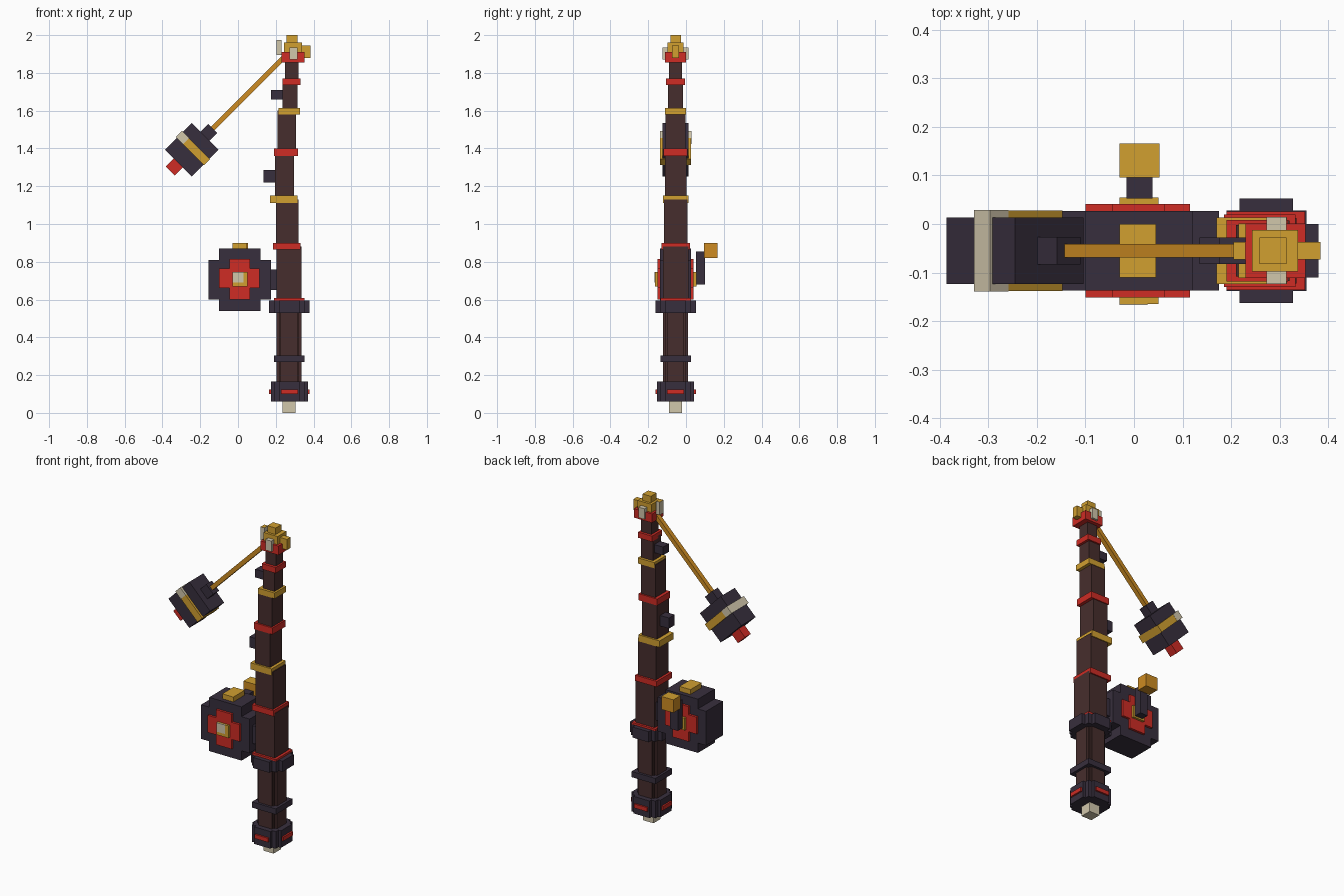
import bpy, math
from mathutils import Matrix, Vector

cube = bpy.data.objects.get("Cube")
if cube:
    bpy.data.objects.remove(cube, do_unlink=True)


def material(name, r, g, b):
    m = bpy.data.materials.new(name)
    m.use_nodes = True
    m.diffuse_color = (r, g, b, 1)
    m.node_tree.nodes["Principled BSDF"].inputs["Base Color"].default_value = (r, g, b, 1)
    return m


DARK = material("dark plum", .039, .028, .047)
BROWN = material("brown wood", .062, .027, .026)
RED = material("red", .62, .025, .018)
GOLD = material("gold", .64, .35, .03)
AMBER = material("amber", .61, .26, .016)
CREAM = material("cream", .64, .57, .41)
YC = -.055  # depth of the rod's centre line


def box(name, mat, x, y, z, matrix=None, top=None):
    """Box between (min, max) pairs; top optionally recolours the upper face."""
    lo, hi = Vector((x[0], y[0], z[0])), Vector((x[1], y[1], z[1]))
    bpy.ops.mesh.primitive_cube_add(size=1)
    ob = bpy.context.object
    ob.name = name
    size = hi - lo
    place = Matrix.Translation((lo + hi) / 2) @ Matrix.Diagonal((*size, 1))
    ob.data.transform(matrix @ place if matrix else place)
    ob.data.materials.append(mat)
    if top:
        ob.data.materials.append(top)
        for p in ob.data.polygons:
            p.material_index = int(p.normal.z > .9)
    return ob


def depth(w):
    return (YC - w / 2, YC + w / 2)


def cross(name, mat, xc, outer, inner, z):
    """Plus-shaped collar made of two crossing boxes."""
    box(name + "_wide", mat, (xc - outer / 2, xc + outer / 2), depth(inner), z)
    box(name + "_deep", mat, (xc - inner / 2, xc + inner / 2), depth(outer), z)


# Handle
box("butt_tip", CREAM, (.235, .305), depth(.07), (0, .06))
cross("pommel", DARK, .272, .195, .11, (.06, .165))
cross("pommel_inlay", RED, .272, .215, .09, (.1, .125))
box("pommel_core", DARK, (.19, .352), depth(.162), (.06, .165))
cross("grip", BROWN, .27, .132, .09, (.165, .535))
box("grip_core", BROWN, (.217, .323), depth(.112), (.165, .535))
cross("reel_collar", DARK, .272, .215, .11, (.53, .595))
box("reel_collar_core", DARK, (.19, .355), depth(.165), (.53, .595))

# Tapering shaft: left, right, depth, bottom, top
for i, (a, b, d, lo, hi) in enumerate([
        (.205, .335, .134, .59, .88), (.2, .32, .125, .88, 1.13),
        (.195, .297, .114, 1.13, 1.38), (.21, .307, .106, 1.38, 1.6),
        (.235, .315, .08, 1.6, 1.75), (.25, .32, .068, 1.75, 1.87)]):
    box(f"shaft_{i + 1}", BROWN, (a, b), depth(d), (lo, hi))

# Binding rings: colour, left, right, depth, bottom, top
for i, (m, a, b, d, lo, hi) in enumerate([
        (DARK, .19, .352, .162, .27, .305), (RED, .19, .352, .162, .595, .607),
        (RED, .185, .332, .15, .865, .9), (GOLD, .17, .315, .136, 1.11, 1.15),
        (RED, .19, .317, .126, 1.36, 1.4), (GOLD, .215, .327, .112, 1.58, 1.615),
        (RED, .235, .33, .1, 1.735, 1.77), (RED, .23, .353, .112, 1.855, 1.91)]):
    box(f"ring_{i + 1}", m, (a, b), depth(d), (lo, hi))

# Line guides
box("lower_guide", DARK, (.135, .2), depth(.055), (1.22, 1.285))
box("upper_guide", DARK, (.175, .24), depth(.055), (1.66, 1.71))

# Crown at the tip
box("crown", GOLD, (.243, .338), depth(.085), (1.91, 1.96))
box("crown_cap", GOLD, (.258, .314), depth(.055), (1.96, 2))
box("front_prong", CREAM, (.273, .314), (-.124, -.097), (1.87, 1.935))
box("back_prong", CREAM, (.273, .314), (-.013, .014), (1.87, 1.935))
box("left_prong", GOLD, (.353, .384), depth(.036), (1.88, 1.945))
box("left_prong_arm", GOLD, (.33, .358), depth(.036), (1.91, 1.945))
box("right_prong", CREAM, (.205, .23), depth(.036), (1.895, 1.975), top=GOLD)

# Reel
box("reel_mount", DARK, (.16, .21), depth(.11), (.65, .76))
box("reel_body_wide", DARK, (-.155, .175), depth(.164), (.6, .81))
box("reel_body_tall", DARK, (-.1, .12), depth(.164), (.54, .87))
box("reel_inlay_wide", RED, (-.1, .115), depth(.192), (.66, .765))
box("reel_inlay_tall", RED, (-.045, .063), depth(.192), (.6, .815))
box("reel_hub", GOLD, (-.03, .05), depth(.22), (.67, .745))
box("hub_plate", CREAM, (-.03, .028), (-.167, -.16), (.69, .745))
box("crank", DARK, (-.015, .038), (.053, .1), (.68, .855))
box("crank_knob", AMBER, (-.03, .052), (.096, .166), (.82, .9), top=GOLD)
box("rod_reel_cap", GOLD, (-.03, .045), depth(.11), (.865, .9))

# Fishing line and float, built upright then tilted along the line
tilt = Matrix.Translation((-.245, YC, 1.394)) @ Matrix.Rotation(math.radians(45), 4, 'Y')


def tilted(name, mat, width, thick, lo, hi, shift=0):
    box(name, mat, (shift - width / 2, shift + width / 2), (-thick / 2, thick / 2), (lo, hi), tilt)


tilted("fishing_line", AMBER, .026, .028, .14, .69)
tilted("float_body", DARK, .2, .137, -.1, .1)
tilted("float_neck", DARK, .068, .056, .1, .157)
tilted("float_tip", RED, .068, .056, -.16, -.1)
tilted("float_band", GOLD, .21, .165, -.012, .033)
tilted("float_band_patch", CREAM, .053, .167, -.013, .034, shift=-.08)
